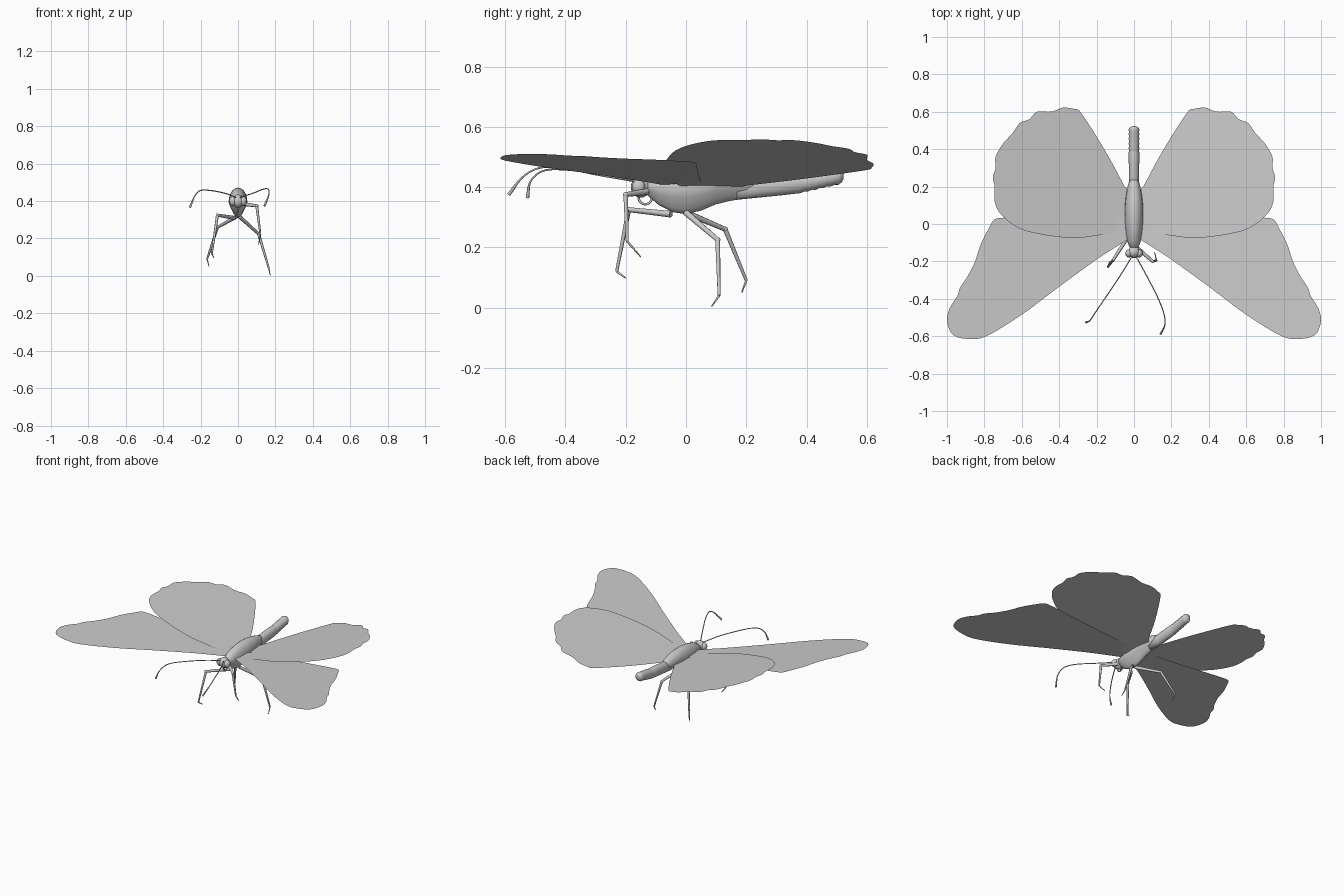
import bpy, bmesh, math
from mathutils import Vector

default = bpy.data.objects.get("Cube")
if default:
    bpy.data.objects.remove(default)

GREY = (0.6, 0.6, 0.6, 1.0)
mat = bpy.data.materials.new("plain grey")
mat.use_nodes = True
mat.diffuse_color = GREY
bsdf = mat.node_tree.nodes["Principled BSDF"]
bsdf.inputs["Base Color"].default_value = GREY
bsdf.inputs["Roughness"].default_value = 0.7


def add_object(name, mesh, smooth=True):
    obj = bpy.data.objects.new(name, mesh)
    bpy.context.collection.objects.link(obj)
    mesh.materials.clear()
    mesh.materials.append(mat)
    for poly in mesh.polygons:
        poly.use_smooth = smooth
    return obj


def from_bmesh(name, bm, smooth=True):
    mesh = bpy.data.meshes.new(name)
    bm.to_mesh(mesh)
    bm.free()
    return add_object(name, mesh, smooth)


def mirror_x(obj):
    mod = obj.modifiers.new("mirror", 'MIRROR')
    mod.use_mirror_merge = False


def spline(points, steps):
    """Smooth open path through the points."""
    pts = [Vector(p) for p in points]
    pts = [2 * pts[0] - pts[1]] + pts + [2 * pts[-1] - pts[-2]]
    path = []
    for a, b, c, d in zip(pts, pts[1:], pts[2:], pts[3:]):
        for i in range(steps):
            t = i / steps
            path.append(b + (c - a) * (t / 2)
                        + (2 * a - 5 * b + 4 * c - d) * (t * t / 2)
                        + (3 * b - a - 3 * c + d) * (t ** 3 / 2))
    return path + [pts[-2]]


def tube(name, points, radii):
    """Round tube along a path, with its own radius at each point."""
    curve = bpy.data.curves.new(name, 'CURVE')
    curve.dimensions = '3D'
    curve.bevel_depth = 1.0
    curve.bevel_resolution = 2
    curve.use_fill_caps = True
    line = curve.splines.new('POLY')
    line.points.add(len(points) - 1)
    for knot, point, radius in zip(line.points, points, radii):
        knot.co = (*point, 1.0)
        knot.radius = radius
    helper = bpy.data.objects.new(name + " path", curve)
    mesh = bpy.data.meshes.new_from_object(helper)
    bpy.data.objects.remove(helper)
    return add_object(name, mesh)


def loft(name, stations, pinch=0.0, sides=20):
    """Body skin through (y, bottom, top, half width) rings; pinch narrows the belly."""
    bm = bmesh.new()
    rings = []
    for y, bottom, top, width in stations:
        ring = []
        for i in range(sides):
            angle = 2 * math.pi * i / sides
            up = math.sin(angle)
            w = width * (1 - pinch * max(0, -up))
            ring.append(bm.verts.new((w * math.cos(angle), y,
                                      (top + bottom) / 2 + (top - bottom) / 2 * up)))
        rings.append(ring)
    for a, b in zip(rings, rings[1:]):
        for i in range(sides):
            j = (i + 1) % sides
            bm.faces.new((a[i], a[j], b[j], b[i]))
    bm.faces.new(rings[0])
    bm.faces.new(rings[-1])
    bmesh.ops.recalc_face_normals(bm, faces=bm.faces)
    return from_bmesh(name, bm)


def ball(name, centre, size):
    bm = bmesh.new()
    bmesh.ops.create_uvsphere(bm, u_segments=20, v_segments=12, radius=1)
    bmesh.ops.scale(bm, vec=size, verts=bm.verts)
    bmesh.ops.translate(bm, vec=centre, verts=bm.verts)
    return from_bmesh(name, bm)


def wing(name, outer, root, height, slope):
    """Flat sheet rising outwards; the outer edge is curved, the root straight."""
    outline = spline([(x, y, 0) for x, y in outer], 4)
    outline += [Vector((x, y, 0)) for x, y in root]
    bm = bmesh.new()
    face = bm.faces.new([bm.verts.new((p.x, p.y, height + slope * p.x)) for p in outline])
    face.normal_update()
    if face.normal.z < 0:
        face.normal_flip()
    bmesh.ops.triangulate(bm, faces=[face])
    mirror_x(from_bmesh(name, bm, False))


# Wings
wing("forewings",
     [(.1, -.125), (.2, -.19), (.4, -.335), (.6, -.485), (.78, -.595), (.87, -.615),
      (.965, -.595), (1, -.52), (.985, -.45), (.945, -.385), (.93, -.34), (.89, -.28),
      (.85, -.2), (.82, -.11), (.78, -.03), (.745, .025), (.68, .035)],
     [(.4, .04), (.14, .05), (.03, .04), (.03, -.08)], .405, .105)
wing("hindwings",
     [(.05, .2), (.15, .385), (.28, .59), (.32, .615), (.38, .622), (.425, .605),
      (.46, .6), (.52, .6), (.56, .56), (.61, .54), (.65, .485), (.7, .43), (.74, .36),
      (.74, .3), (.755, .25), (.745, .2), (.745, .12), (.71, .05), (.62, -.02),
      (.5, -.055), (.33, -.075), (.2, -.062), (.1, -.045)],
     [(.01, .0), (.01, .16)], .394, .218)

# Thorax and ringed abdomen
loft("thorax",
     [(-.135, .385, .41, .012), (-.125, .37, .425, .024), (-.09, .34, .445, .037),
      (-.045, .317, .46, .045), (0, .31, .468, .049), (.05, .322, .472, .05),
      (.1, .343, .47, .048), (.15, .355, .463, .043), (.2, .362, .452, .034),
      (.235, .37, .44, .024), (.25, .385, .425, .01)], pinch=.45)
rings = [(y, .358 + .1 * (y - .17), .432 + .1 * (y - .17), .028) for y in (.17, .25, .32)]
for i in range(11):
    y = .38 + .0125 * i
    groove = .003 if i % 2 else 0
    rings.append((y, .38 + .22 * (y - .38) + groove, .45 + .15 * (y - .38) - groove, .029 - groove))
rings += [(.517, .416, .465, .023), (.523, .428, .454, .011)]
loft("abdomen", rings)

# Head, eyes and curled mouth tube
ball("head", (0, -.15, .4), (.032, .033, .035))
mirror_x(ball("eyes", (.027, -.157, .4), (.02, .022, .026)))
coil = [(0, -.135 + .022 * math.cos(a / 3), .365 + .022 * math.sin(a / 3)) for a in range(4, 22)]
tube("mouth_tube", coil, [.004] * len(coil))

# Legs: hip, knee, ankle, toe
LEGS = {
    "right_front_leg": [(-.02, -.05, .31), (-.11, -.19, .325), (-.14, -.23, .12), (-.13, -.2, .098)],
    "left_front_leg": [(.02, -.13, .385), (.1, -.2, .375), (.12, -.195, .22), (.11, -.15, .168)],
    "right_rear_leg": [(-.01, 0, .315), (-.11, .13, .26), (-.165, .2, .09), (-.155, .185, .05)],
    "left_rear_leg": [(.01, 0, .315), (.11, .105, .225), (.165, .11, .04), (.172, .085, .004)],
}
for name, (hip, knee, ankle, toe) in LEGS.items():
    tube(name + "_upper", [hip, knee], [.011, .008])
    tube(name + "_lower", [knee, ankle], [.008, .005])
    tube(name + "_foot", [ankle, toe], [.004, .002])
    ball(name + "_knee", knee, (.009, .009, .009))

# Feelers with a thicker drooping club at the tip
FEELERS = {
    "right_feeler": [(-.012, -.175, .42), (-.07, -.27, .442), (-.15, -.39, .457),
                     (-.205, -.47, .455), (-.235, -.515, .42), (-.257, -.526, .365)],
    "left_feeler": [(.012, -.175, .42), (.08, -.3, .442), (.13, -.4, .462),
                    (.16, -.48, .465), (.165, -.54, .435), (.142, -.588, .375)],
}
for name, points in FEELERS.items():
    path = spline(points, 6)
    last = len(path) - 1
    tube(name, path, [.003 + .003 * max(0, 5 * i / last - 4) for i in range(last + 1)])
